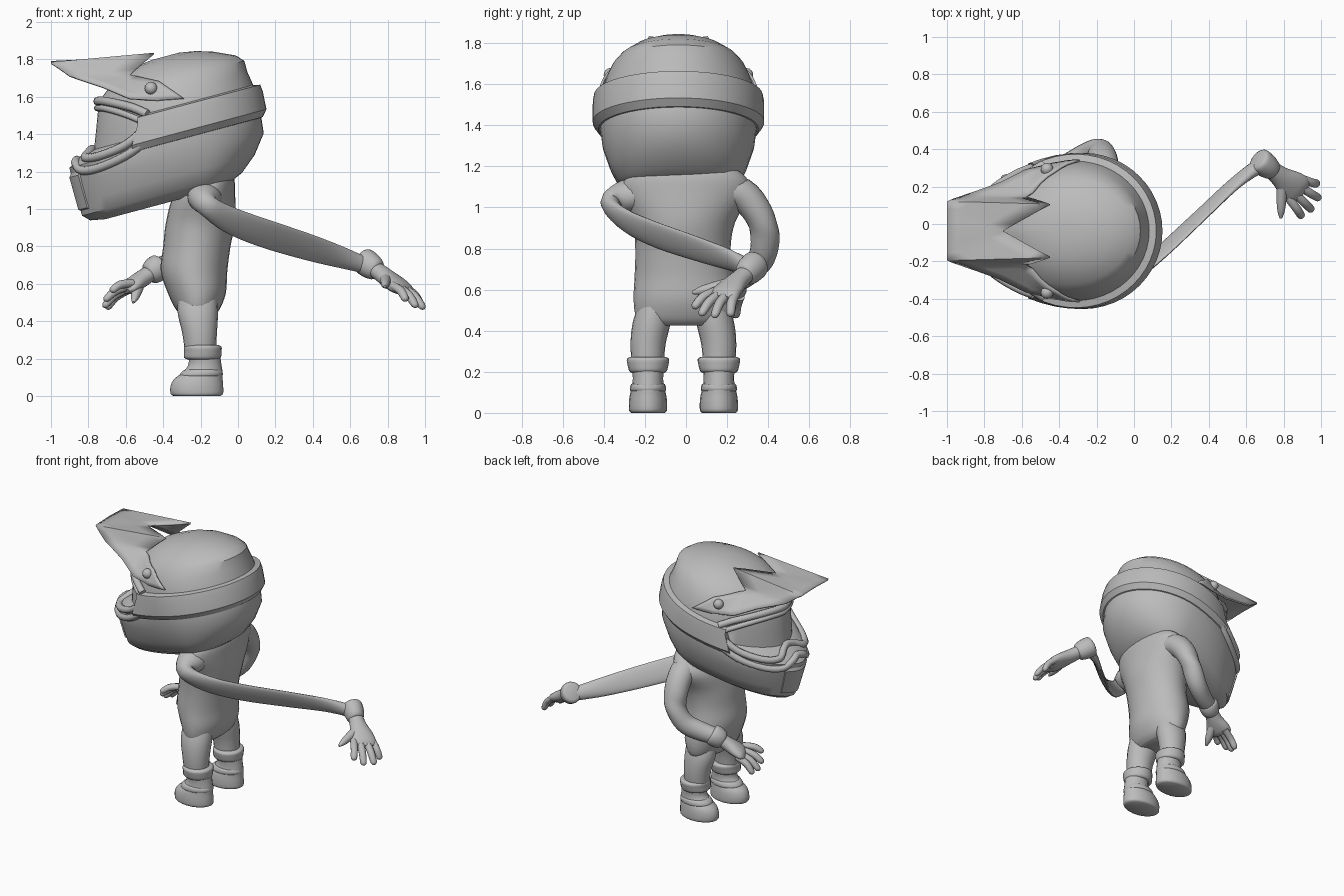
import bpy, bmesh, math
from mathutils import Vector, Matrix

if "Cube" in bpy.data.objects:
    bpy.data.objects.remove(bpy.data.objects["Cube"])

grey = bpy.data.materials.new("plain grey")
grey.diffuse_color = (0.5, 0.5, 0.5, 1)
grey.use_nodes = True
grey.node_tree.nodes["Principled BSDF"].inputs["Base Color"].default_value = grey.diffuse_color


def make(name, verts, faces, angle=40):
    me = bpy.data.meshes.new(name)
    me.from_pydata([tuple(v) for v in verts], [], faces)
    bm = bmesh.new()
    bm.from_mesh(me)
    bmesh.ops.recalc_face_normals(bm, faces=bm.faces)
    bm.to_mesh(me)
    bm.free()
    ob = bpy.data.objects.new(name, me)
    bpy.context.collection.objects.link(ob)
    me.materials.append(grey)
    bpy.ops.object.select_all(action='DESELECT')
    ob.select_set(True)
    bpy.context.view_layer.objects.active = ob
    bpy.ops.object.shade_smooth_by_angle(angle=math.radians(angle))
    return ob


def loft(name, rings, angle=40):
    n = len(rings[0])
    verts = [p for r in rings for p in r]
    faces = [(i*n+j, i*n+(j+1) % n, (i+1)*n+(j+1) % n, (i+1)*n+j)
             for i in range(len(rings)-1) for j in range(n)]
    faces += [tuple(range(n)), tuple(range(len(verts)-n, len(verts)))]
    return make(name, verts, faces, angle)


def smooth_path(pts, k=4):
    out = []
    for i in range(len(pts)-1):
        a, b, c, d = (Vector(pts[min(max(j, 0), len(pts)-1)]) for j in range(i-1, i+3))
        for s in range(k):
            t = s/k
            out.append(0.5*(2*b + (c-a)*t + (2*a-5*b+4*c-d)*t*t + (3*b-a-3*c+d)*t**3))
    return out + [Vector(pts[-1])]


def tube(name, pts, up=(0, 0, 1), n=20, k=4, angle=50):
    """Points are x, y, z, radius along up, radius sideways."""
    pts = smooth_path(pts, k)
    pos = [Vector(p[:3]) for p in pts]
    rings = []
    for i, p in enumerate(pts):
        if up == (1, 0, 0):
            t = Vector((0, 0, 1))
        else:
            t = (pos[min(i+1, len(pos)-1)] - pos[max(i-1, 0)]).normalized()
        side = t.cross(Vector(up)).normalized()
        v = side.cross(t)
        rings.append([pos[i] + v*p[3]*math.cos(a) + side*p[4]*math.sin(a)
                      for a in (2*math.pi*j/n for j in range(n))])
    return loft(name, rings, angle)


def ball(name, loc, r):
    rings = [[Vector(loc)+Vector((r*math.sin(p)*math.cos(a), r*math.sin(p)*math.sin(a), r*math.cos(p)))
              for a in (math.pi*j/6 for j in range(12))] for p in (math.pi*(i+.15)/8.3 for i in range(9))]
    return loft(name, rings)


X = (1, 0, 0)
# Torso
tube("torso", [(-.13, -.01, 1.24, .08, .16), (-.14, 0, 1.16, .12, .28), (-.18, 0, 1.07, .165, .315),
               (-.20, -.01, .93, .185, .25), (-.22, -.015, .8, .18, .232), (-.235, -.01, .67, .178, .24),
               (-.22, -.005, .55, .155, .25), (-.215, -.005, .46, .115, .235), (-.21, -.005, .425, .075, .18)], X, 28)

# Legs, cuffs and boots
for tag, y in (("right", -.185), ("left", .16)):
    s = 1 if y > 0 else -1
    tube(tag+"_leg", [(-.215, y-s*.04, .56, .10, .07), (-.215, y-s*.02, .45, .108, .092),
                      (-.205, y, .33, .092, .085), (-.20, y, .2, .08, .075)], X)
    tube(tag+"_boot_cuff", [(-.19, y, .195, .08, .08), (-.19, y, .205, .098, .092), (-.188, y, .235, .1, .1),
                            (-.188, y, .262, .1, .103), (-.188, y, .272, .085, .088)], X, k=3)
    tube(tag+"_boot", [(-.22, y, 0, .125, .082), (-.22, y, .012, .14, .092), (-.22, y, .05, .141, .093),
                       (-.212, y, .09, .13, .088), (-.187, y, .13, .104, .078), (-.177, y, .17, .088, .074),
                       (-.18, y, .215, .085, .078)], X)
    tube(tag+"_boot_strap", [(-.20, y, .105, .108, .082), (-.197, y, .112, .116, .088),
                             (-.19, y, .135, .105, .085), (-.188, y, .142, .09, .078)], X, k=2)

# Right arm: long, blade-thin sleeve with its top edge leaning outward
tube("right_arm", [(-.17, -.2, 1.07, .08, .09), (-.18, -.29, 1.055, .08, .09), (-.16, -.365, 1.015, .06, .05),
                   (-.04, -.30, .94, .072, .028), (.14, -.155, .87, .078, .019), (.36, .05, .80, .073, .018),
                   (.52, .2, .75, .062, .024), (.63, .285, .715, .05, .035), (.71, .325, .69, .045, .04)],
     (.33, -.33, 1))
# Left arm: bent forward
tube("left_arm", [(-.15, .16, 1.08, .08, .09), (-.16, .27, 1.065, .08, .085), (-.17, .352, .97, .072, .08),
                  (-.19, .385, .86, .063, .072), (-.25, .37, .76, .066, .066), (-.34, .325, .71, .065, .06),
                  (-.44, .28, .68, .055, .055)])


# Hands: cuff, palm, fingers and thumb
def hand(tag, wrist, knuckle, tips, thumb, spread):
    w, k = Vector(wrist), Vector(knuckle)
    d = k - w
    sp = Vector(spread)
    tube(tag+"_glove_cuff", [(*(w-d*.3), .05, .05), (*(w-d*.24), .07, .066), (*(w-d*.02), .071, .066),
                             (*(w+d*.16), .06, .055), (*(w+d*.22), .045, .045)], k=3)
    tube(tag+"_palm", [(*w, .042, .046), (*(w+d*.4), .045, .055), (*(w+d*.75), .042, .08),
                       (*k, .034, .086), (*(k+d*.14), .016, .068)])
    for i, tip in enumerate(tips):
        a, b = k + sp*(i-1.5), Vector(tip)
        m = (a+b)/2 + Vector((0, 0, .018))
        tube(f"{tag}_finger_{i+1}", [(*(a-d*.1), .022, .024), (*m, .023, .024), (*(m*.2+b*.8), .019, .021),
                                     (*b, .006, .006)], n=10)
    a, b = w+d*.5, Vector(thumb)
    tube(tag+"_thumb", [(*a, .032, .032), (*((a+b)/2), .028, .028), (*(a*.2+b*.8), .021, .021),
                        (*b, .007, .007)], n=10)


hand("right", (.71, .31, .695), (.875, .18, .575),
     [(.90, .035, .51), (.955, .07, .475), (.995, .135, .465), (.985, .215, .47)], (.785, .03, .585), (.024, .033, -.004))
hand("left", (-.45, .275, .67), (-.59, .205, .575),
     [(-.705, .24, .465), (-.72, .19, .475), (-.715, .14, .51), (-.68, .09, .56)], (-.56, .1, .50), (.008, -.034, .012))

# Helmet frame: tilted, slices are height, front, back, half width
CY = -.037
FRAME = Matrix.Translation((-.3, CY, 1.35)) @ Matrix.Rotation(math.radians(-15), 4, 'Y')
SL = [(-.285, -.50, .12, .17), (-.27, -.58, .19, .24), (-.235, -.615, .27, .295), (-.16, -.618, .36, .335),
      (-.06, -.617, .437, .37), (.03, -.615, .447, .382), (.075, -.54, .449, .382), (.09, -.462, .45, .382),
      (.2, -.42, .45, .374), (.28, -.39, .437, .35), (.34, -.36, .437, .32), (.38, -.31, .40, .285),
      (.43, -.23, .29, .215), (.458, -.15, .20, .145), (.473, -.04, .11, .06)]
U0 = .04
POINT = 1.2


def slice_at(v):
    for a, b in zip(SL, SL[1:]):
        if v <= b[0]:
            f = max(0, (v-a[0])/(b[0]-a[0]))
            return [p+(q-p)*f for p, q in zip(a, b)]
    return list(SL[-1])


def shell(v, deg, off=0):
    _, f, b, w = slice_at(v)
    c, s = math.cos(math.radians(deg)), math.sin(math.radians(deg))
    if c < 0:  # the front half is more pointed than an ellipse
        s = math.copysign(abs(s)**POINT, s)
    return FRAME @ Vector((U0 + c*((b-U0 if c > 0 else U0-f)+off), s*(w+off), v))


loft("helmet_shell", [[shell(s[0], 7.5*j) for j in range(48)] for s in SL], 35)


def wrap(name, t0, t1, profile, n=32):
    loft(name, [[shell(v, t0+(t1-t0)*i/n, o) for v, o in profile] for i in range(n+1)], 35)


# Raised strap round the back, mouth plate on the chin
wrap("helmet_band", -118, 118, [(.02, -.02), (.025, .008), (.06, .036), (.16, .04), (.195, .036), (.21, -.03)])
wrap("chin_plate", 158, 202, [(-.22, -.02), (-.2, .01), (-.02, .012), (.025, -.02)], 12)


# Rims round the eye opening
def rim(name, half, r, off):
    pts = half + [(v, 360-t) for v, t in reversed(half[:-1])]
    tube(name, [(*shell(v, t, off), r, r) for v, t in pts], n=8)


rim("lower_rim", [(.07, 110), (.015, 122), (-.01, 140), (-.0, 155), (.045, 168), (.06, 180)], .024, .0)
rim("lower_inner_rim", [(.13, 114), (.07, 124), (.05, 140), (.06, 155), (.085, 168), (.095, 180)], .024, .012)
rim("brow_rim", [(.2, 112), (.25, 122), (.29, 135), (.325, 155), (.335, 180)], .024, .014)
rim("brow_inner_rim", [(.16, 115), (.21, 125), (.255, 138), (.29, 156), (.30, 180)], .018, .008)

# Jagged sun peak, one half mirrored, pushed clear of the shell
HALF = [(-1, 0, 1.785), (-1, .155, 1.78), (-.70, 0, 1.80), (-.45, .14, 1.83), (-.58, .18, 1.715),
        (-.29, .365, 1.59), (-.43, .36, 1.58), (-.58, .325, 1.59), (-.72, .255, 1.65), (-.9, .19, 1.71),
        (-.42, .28, 1.68)]
TRI = [(0, 1, 2), (1, 3, 2), (1, 4, 3), (1, 9, 4), (9, 8, 4), (8, 7, 4), (7, 10, 4), (7, 6, 10), (6, 5, 10)]
bm = bmesh.new()
for s in (1, -1):
    vs = [bm.verts.new((x, y*s+CY, z)) for x, y, z in HALF]
    for t in TRI:
        bm.faces.new([vs[i] for i in (t if s > 0 else t[::-1])])
bmesh.ops.remove_doubles(bm, verts=bm.verts, dist=.0001)
bmesh.ops.subdivide_edges(bm, edges=bm.edges, cuts=3, use_grid_fill=True)
inv = FRAME.inverted()
for v in bm.verts:
    q = inv @ v.co
    _, f, b, w = slice_at(q.z)
    e = (q.x-U0)/((b-U0) if q.x > U0 else (f-U0))
    if e < 1 and q.z < .46:
        need = w*math.sqrt(1-e*e)**(POINT if q.x < U0 else 1)+.012
        if 0.05 < abs(q.y) < need:
            v.co.y = CY + math.copysign(need, q.y)
bm.verts.index_update()
peak = make("sun_peak", [v.co.copy() for v in bm.verts], [[v.index for v in f.verts] for f in bm.faces], 50)
bm.free()
mod = peak.modifiers.new("thickness", 'SOLIDIFY')
mod.thickness = .012
mod.offset = 0

# Peak screws
for tag, s in (("left", 1), ("right", -1)):
    ball(tag+"_peak_screw", (-.465, CY+s*.33, 1.645), .034)
